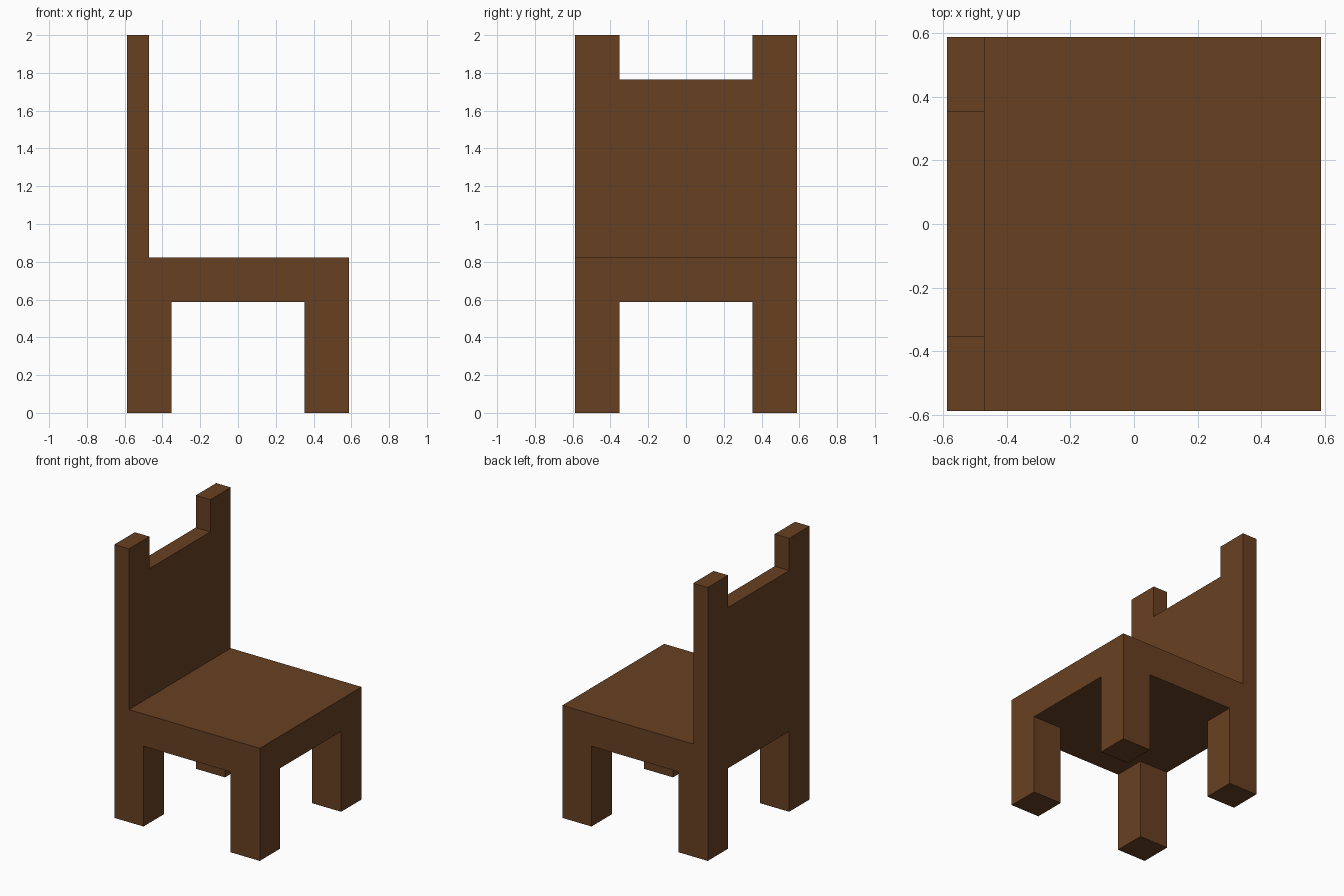
import bpy
import bmesh
from mathutils import Vector

if "Cube" in bpy.data.objects:
    bpy.data.objects.remove(bpy.data.objects["Cube"])

U = 2 / 17          # the chair sits on a 17-unit-high module
HALF = 5 * U        # half of the seat width

wood = bpy.data.materials.new("brown wood")
wood.diffuse_color = (0.138, 0.051, 0.016, 1)
wood.use_nodes = True
wood.node_tree.nodes["Principled BSDF"].inputs["Base Color"].default_value = wood.diffuse_color


def box(name, lo, hi, open_dir=None):
    """Box between two corners (in modules); the face facing open_dir is left out where it is hidden."""
    lo, hi = Vector(lo) * U, Vector(hi) * U
    bm = bmesh.new()
    bmesh.ops.create_cube(bm, size=1)
    for v in bm.verts:
        v.co = Vector((lo[i] + (v.co[i] + 0.5) * (hi[i] - lo[i]) for i in range(3)))
    bm.normal_update()
    if open_dir:
        hidden = [f for f in bm.faces if f.normal.dot(Vector(open_dir)) > 0.9]
        bmesh.ops.delete(bm, geom=hidden, context='FACES')
    mesh = bpy.data.meshes.new(name)
    bm.to_mesh(mesh)
    bm.free()
    mesh.materials.append(wood)
    obj = bpy.data.objects.new(name, mesh)
    bpy.context.collection.objects.link(obj)
    return obj


# Seat slab
box("seat", (-5, -5, 5), (5, 5, 7))

# Four square legs, tops hidden by the seat
for x, xn in ((-5, "back"), (3, "front")):
    for y, yn in ((-5, "right"), (3, "left")):
        box(f"{xn}_{yn}_leg", (x, y, 0), (x + 2, y + 2, 5), (0, 0, 1))

# Backrest panel with two raised posts
box("backrest", (-5, -5, 7), (-4, 5, 15), (0, 0, -1))
for y, yn in ((-5, "right"), (3, "left")):
    box(f"{yn}_back_post", (-5, y, 15), (-4, y + 2, 17), (0, 0, -1))
